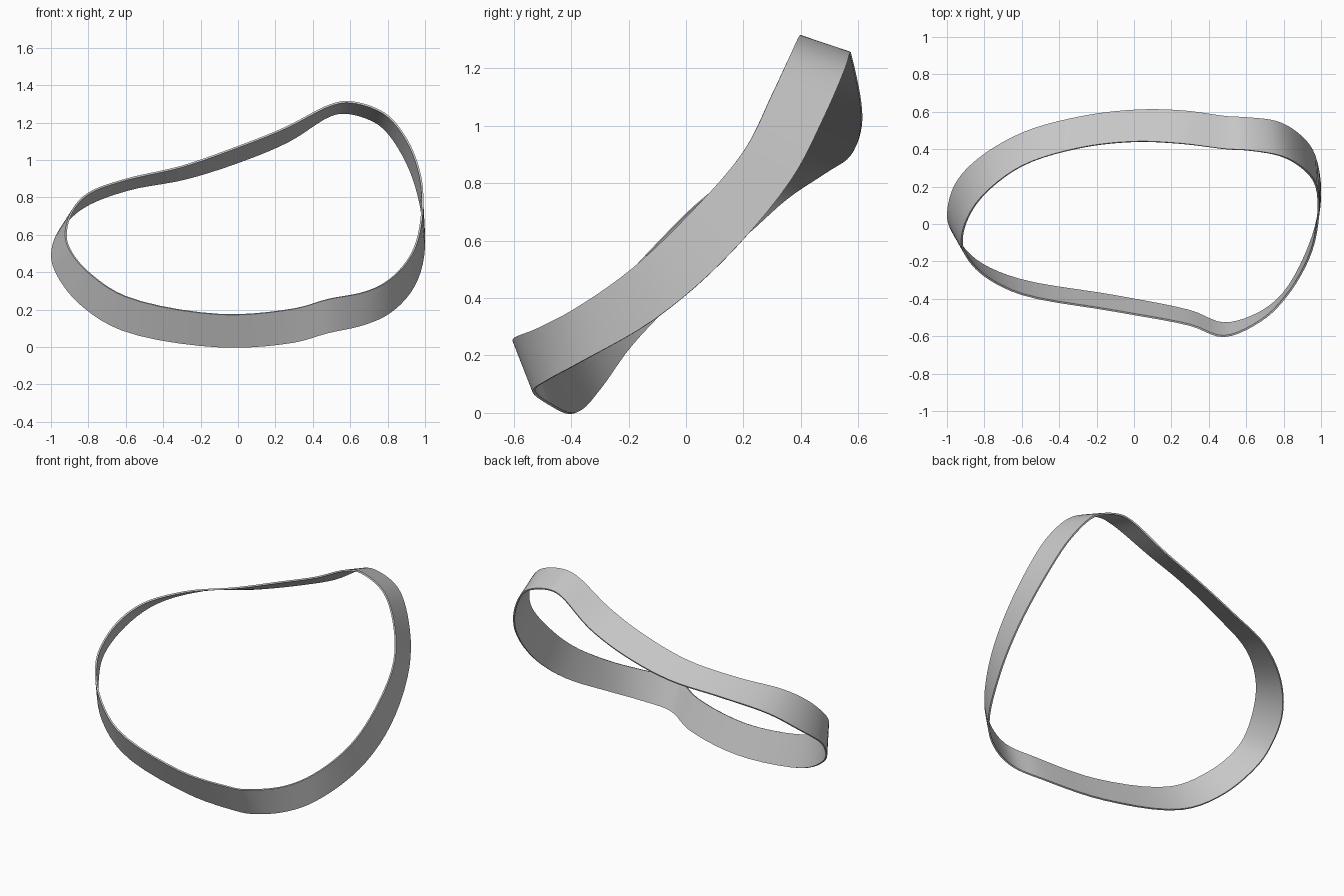
import bpy
import bmesh
from mathutils import Vector

default_cube = bpy.data.objects.get("Cube")
if default_cube:
    bpy.data.objects.remove(default_cube, do_unlink=True)

# Cross-sections around the loop: upper edge point, lower edge point
SECTIONS = [
    ((.48, -.6, .255), (.48, -.53, .075)),
    ((.68, -.515, .295), (.66, -.48, .115)),
    ((.81, -.39, .36), (.8, -.37, .175)),
    ((.93, -.19, .5), (.94, -.11, .325)),
    ((.98, 0, .68), (.995, .13, .53)),
    ((.975, .2, .91), (.965, .365, .81)),
    ((.9, .3, 1.11), (.88, .48, 1.03)),
    ((.78, .365, 1.25), (.755, .55, 1.19)),
    ((.6, .395, 1.31), (.59, .57, 1.25)),
    ((.5, .4, 1.295), (.5, .575, 1.24)),
    ((.25, .43, 1.17), (.27, .605, 1.1)),
    ((0, .44, 1.07), (.02, .61, .995)),
    ((-.3, .405, .965), (-.28, .575, .9)),
    ((-.6, .31, .895), (-.59, .49, .84)),
    ((-.8, .16, .82), (-.83, .35, .745)),
    ((-.89, .03, .72), (-.955, .21, .62)),
    ((-.92, -.1, .59), (-.995, .05, .49)),
    ((-.89, -.18, .505), (-.97, -.04, .395)),
    ((-.8, -.275, .4), (-.85, -.19, .235)),
    ((-.6, -.375, .27), (-.62, -.295, .09)),
    ((-.1, -.465, .175), (-.1, -.385, 0)),
    ((.3, -.54, .205), (.3, -.465, .025)),
]
STEPS = 5
THICKNESS = 0.01


def smooth_loop(points):
    """Closed centripetal spline through the points."""
    points = [Vector(p) for p in points]
    count = len(points)
    result = []
    for i in range(count):
        a, b, c, d = (points[(i + k) % count] for k in (-1, 0, 1, 2))
        before, span, after = ((q - p).length ** 0.5
                               for p, q in ((a, b), (b, c), (c, d)))
        # Tangents weighted by the spacing of neighbouring sections
        start = (c - b) + span * ((b - a) / before - (c - a) / (before + span))
        end = (c - b) + span * ((d - c) / after - (d - b) / (span + after))
        for step in range(STEPS):
            t = step / STEPS
            result.append(b + t * start
                          + t * t * (3 * (c - b) - 2 * start - end)
                          + t ** 3 * (2 * (b - c) + start + end))
    return result


# Band surface between the two edge loops
upper_edge = smooth_loop([pair[0] for pair in SECTIONS])
lower_edge = smooth_loop([pair[1] for pair in SECTIONS])

bm = bmesh.new()
upper = [bm.verts.new(p) for p in upper_edge]
lower = [bm.verts.new(p) for p in lower_edge]
for i in range(len(upper)):
    j = (i + 1) % len(upper)
    bm.faces.new((upper[i], upper[j], lower[j], lower[i]))
bmesh.ops.recalc_face_normals(bm, faces=bm.faces)
mesh = bpy.data.meshes.new("band")
bm.to_mesh(mesh)
bm.free()

band = bpy.data.objects.new("band", mesh)
bpy.context.collection.objects.link(band)

# Thin sheet thickness
solidify = band.modifiers.new("thickness", "SOLIDIFY")
solidify.thickness = THICKNESS
solidify.offset = 0

# Plain grey finish
grey = bpy.data.materials.new("light_grey")
grey.use_nodes = True
colour = (0.58, 0.58, 0.58, 1)
grey.diffuse_color = colour
grey.node_tree.nodes["Principled BSDF"].inputs["Base Color"].default_value = colour
mesh.materials.append(grey)

bpy.context.view_layer.objects.active = band
band.select_set(True)
bpy.ops.object.modifier_apply(modifier=solidify.name)
bpy.ops.object.shade_smooth_by_angle()
